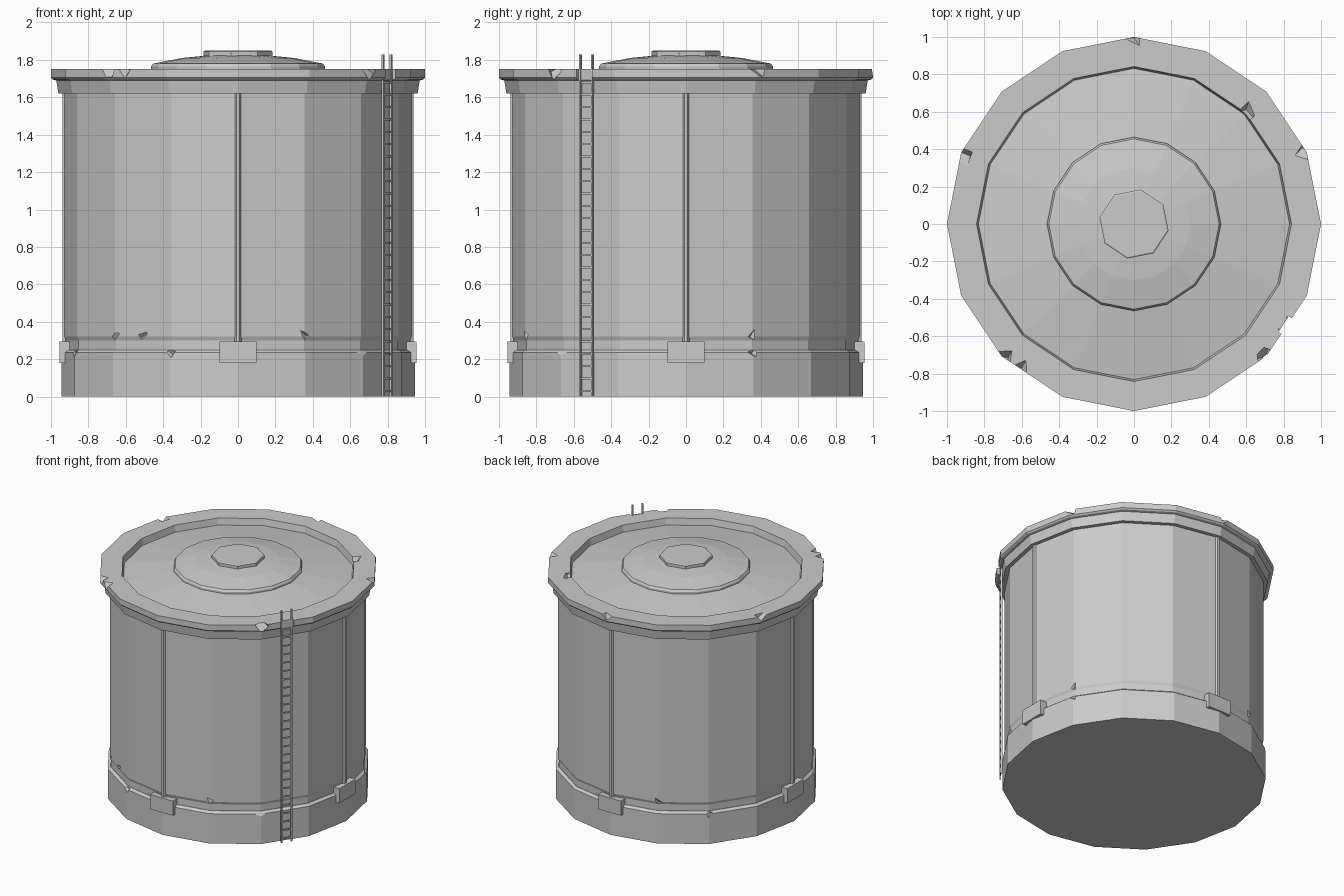
import bpy, bmesh
from math import cos, sin, pi, radians, hypot, atan2
from mathutils import Matrix, Vector, Euler

if "Cube" in bpy.data.objects:
    bpy.data.objects.remove(bpy.data.objects["Cube"])


def finish(name, bm):
    bmesh.ops.recalc_face_normals(bm, faces=bm.faces[:])
    mesh = bpy.data.meshes.new(name)
    bm.to_mesh(mesh)
    bm.free()
    ob = bpy.data.objects.new(name, mesh)
    bpy.context.collection.objects.link(ob)
    return ob


def lathe(name, profile, n=16, start=0.0, ring=False):
    """Spin (radius, z) points; ring=True closes the profile, otherwise both ends are capped."""
    bm = bmesh.new()
    rows = [[bm.verts.new((r * cos(start + 2 * pi * i / n), r * sin(start + 2 * pi * i / n), z))
             for i in range(n)] for r, z in profile]
    pairs = list(zip(rows, rows[1:]))
    if ring:
        pairs.append((rows[-1], rows[0]))
    else:
        bm.faces.new(rows[0])
        bm.faces.new(rows[-1])
    for a, b in pairs:
        for i in range(n):
            j = (i + 1) % n
            bm.faces.new((a[i], a[j], b[j], b[i]))
    return finish(name, bm)


def add_box(bm, loc, size, rot=Matrix.Identity(4)):
    bmesh.ops.create_cube(bm, size=1, matrix=rot @ Matrix.Translation(loc) @ Matrix.Diagonal((*size, 1)))


def carve(ob, bm):
    """Subtract the cutter mesh from ob."""
    cutter = finish(ob.name + "_cutter", bm)
    cutter.hide_render = True
    mod = ob.modifiers.new("chips", 'BOOLEAN')
    mod.operation, mod.solver, mod.object = 'DIFFERENCE', 'EXACT', cutter
    bpy.context.view_layer.objects.active = ob
    bpy.ops.object.modifier_apply(modifier=mod.name)
    bpy.data.objects.remove(cutter)


def chips(bm, spots, size):
    """Tilted cubes whose corners nick an edge; spots are (angle in degrees, radius, z)."""
    for k, (a, r, z) in enumerate(spots):
        rot = Euler((0.7 + 0.3 * k, 0.6, 0.4 * k)).to_matrix().to_4x4()
        pos = Vector((r * cos(radians(a)), r * sin(radians(a)), z))
        bmesh.ops.create_cube(bm, size=size, matrix=Matrix.Translation(pos) @ rot)


# Concrete base
base = lathe("base", [(0.945, 0), (0.945, 0.235), (0.925, 0.25), (0.9, 0.25)])
bm = bmesh.new()
chips(bm, [(247.5, 0.965, 0.245), (315, 0.965, 0.245), (22.5, 0.965, 0.245),
           (90, 0.965, 0.245), (135, 0.965, 0.245), (202.5, 0.965, 0.245)], 0.06)
carve(base, bm)

# Tank wall, with a slightly recessed foot
wall = lathe("tank_wall", [(0.922, 0.24), (0.922, 0.3), (0.93, 0.32), (0.93, 1.64)])
bm = bmesh.new()
chips(bm, [(225, 0.95, 0.325), (236, 0.935, 0.325), (292.5, 0.95, 0.325),
           (22.5, 0.95, 0.325), (112.5, 0.95, 0.325)], 0.05)
carve(wall, bm)

# Overhanging rim, nicked and notched behind the ladder
rim = lathe("rim", [(0.88, 1.62), (0.96, 1.62), (0.972, 1.69), (0.99, 1.695), (1.0, 1.705),
                    (1.0, 1.75), (0.842, 1.75), (0.832, 1.70), (0.82, 1.64)], ring=True)
LADDER = Matrix.Rotation(radians(-33.75), 4, 'Z')
bm = bmesh.new()
chips(bm, [(90, 1.0, 1.77), (45, 0.85, 1.765), (23, 0.995, 1.765), (158, 0.98, 1.765),
           (226, 1.0, 1.755), (232, 0.99, 1.76), (315, 1.0, 1.75)], 0.07)
add_box(bm, (0.985, 0, 1.75), (0.05, 0.1, 0.13), LADDER)
carve(rim, bm)

# Roof: sunken cone, raised disc and hatch cap
lathe("roof", [(0.86, 1.66), (0.86, 1.695), (0.44, 1.755)])
lathe("roof_disc", [(0.465, 1.72), (0.465, 1.765), (0.455, 1.78), (0.30, 1.81), (0.15, 1.825)])
lathe("roof_hatch", [(0.188, 1.80), (0.188, 1.845), (0.18, 1.85)], 8, radians(-11.25))

# Four wall pipes, each with a foot block
for k, side in enumerate(("right", "back", "left", "front")):
    rot = Matrix.Rotation(k * pi / 2, 4, 'Z')
    bm = bmesh.new()
    add_box(bm, (0.925, 0, 0.238), (0.06, 0.2, 0.115), rot)
    finish("foot_block_" + side, bm)
    bm = bmesh.new()
    bmesh.ops.create_cone(bm, cap_ends=True, segments=6, radius1=0.018, radius2=0.018, depth=1.35,
                          matrix=rot @ Matrix.Translation((0.923, 0, 0.955)))
    finish("wall_pipe_" + side, bm)

# Ladder: two rails and evenly spaced rungs
bm = bmesh.new()
for s in (-1, 1):
    add_box(bm, (0.958, s * 0.038, 0.915), (0.012, 0.01, 1.83), LADDER)
for i in range(27):
    add_box(bm, (0.958, 0, 0.03 + i * 0.066), (0.009, 0.076, 0.01), LADDER)
finish("ladder", bm)
